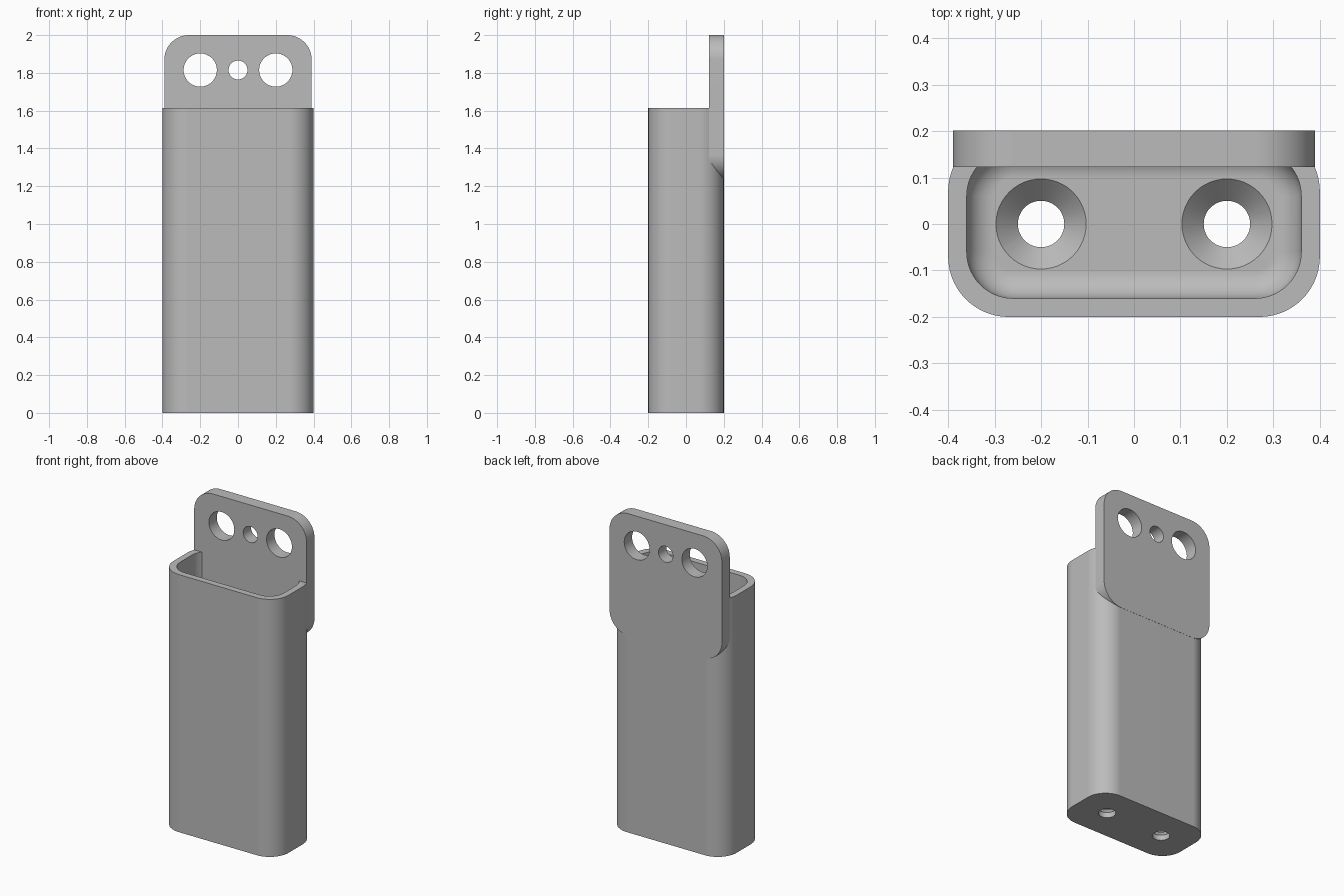
import bpy
import bmesh
from math import sin, cos, pi, radians

if "Cube" in bpy.data.objects:
    bpy.data.objects.remove(bpy.data.objects["Cube"], do_unlink=True)

# Single flat colour
grey = bpy.data.materials.new("plain grey")
grey.use_nodes = True
colour = (0.5, 0.5, 0.5, 1)
grey.diffuse_color = colour
grey.node_tree.nodes["Principled BSDF"].inputs["Base Color"].default_value = colour


def rounded_rect(half_w, half_h, radius, steps=14):
    """Counter-clockwise outline of a rounded rectangle."""
    points = []
    for corner, (sx, sy) in enumerate([(1, 1), (-1, 1), (-1, -1), (1, -1)]):
        for i in range(steps + 1):
            a = (corner + i / steps) * pi / 2
            points.append((sx * (half_w - radius) + radius * cos(a),
                           sy * (half_h - radius) + radius * sin(a)))
    return points


def loft(name, rings):
    """Closed skin through rings of equal length, capped at both ends."""
    bm = bmesh.new()
    loops = [[bm.verts.new(p) for p in ring] for ring in rings]
    for a, b in zip(loops, loops[1:]):
        for i in range(len(a)):
            j = (i + 1) % len(a)
            bm.faces.new((a[i], a[j], b[j], b[i]))
    bm.faces.new(loops[0][::-1])
    bm.faces.new(loops[-1])
    bmesh.ops.recalc_face_normals(bm, faces=bm.faces)
    mesh = bpy.data.meshes.new(name)
    bm.to_mesh(mesh)
    bm.free()
    mesh.materials.append(grey)
    obj = bpy.data.objects.new(name, mesh)
    bpy.context.collection.objects.link(obj)
    return obj


def circle(radius, steps=48):
    return [(radius * cos(2 * pi * i / steps), radius * sin(2 * pi * i / steps))
            for i in range(steps)]


def activate(obj):
    bpy.ops.object.select_all(action="DESELECT")
    obj.select_set(True)
    bpy.context.view_layer.objects.active = obj


def cut(obj, cutters):
    activate(obj)
    for cutter in cutters:
        mod = obj.modifiers.new("hole", "BOOLEAN")
        mod.operation = "DIFFERENCE"
        mod.solver = "EXACT"
        mod.object = cutter
        bpy.ops.object.modifier_apply(modifier=mod.name)
        bpy.data.objects.remove(cutter, do_unlink=True)


def finish(obj):
    activate(obj)
    bpy.ops.object.shade_smooth_by_angle(angle=radians(30))
    mod = obj.modifiers.new("even shading", "WEIGHTED_NORMAL")
    mod.keep_sharp = True


# Open-topped holder: outer wall, rim, inner wall, rounded inner floor edge
TOP, FLOOR, FILLET = 1.615, 0.08, 0.06
outer = rounded_rect(0.4, 0.2, 0.13)
inner = rounded_rect(0.36, 0.16, 0.1)
rings = [[(x, y, 0) for x, y in outer],
         [(x, y, TOP) for x, y in outer],
         [(x, y, TOP) for x, y in inner]]
for k in range(9):
    a = k / 8 * pi / 2
    inset = FILLET * (1 - cos(a))
    z = FLOOR + FILLET * (1 - sin(a))
    rings.append([(x, y, z) for x, y in
                  rounded_rect(0.36 - inset, 0.16 - inset, 0.1 - inset)])
holder = loft("holder", rings)

# Countersunk screw holes through the floor
profile = [(0.05, -0.05), (0.05, FLOOR - 0.047), (0.097, FLOOR), (0.097, FLOOR + 0.05)]
cut(holder, [loft("floor_hole_cutter",
                  [[(x + cx, y, z) for x, y in circle(r)] for r, z in profile])
             for cx in (-0.2, 0.2)])
finish(holder)

# Rounded mounting plate on the back
BOTTOM, FRONT, BACK = 1.235, 0.123, 0.201
half = (2 - BOTTOM) / 2
outline = rounded_rect(0.39, half, 0.13)
plate = loft("mounting_plate",
             [[(x, y, z + BOTTOM + half) for x, z in outline] for y in (FRONT, BACK)])

# Two large holes and a small centre hole
cut(plate, [loft("plate_hole_cutter",
                 [[(x + cx, y, z + 1.815) for x, z in circle(r)] for y in (0, 0.4)])
            for cx, r in ((-0.2, 0.088), (0, 0.05), (0.2, 0.088))])
finish(plate)
